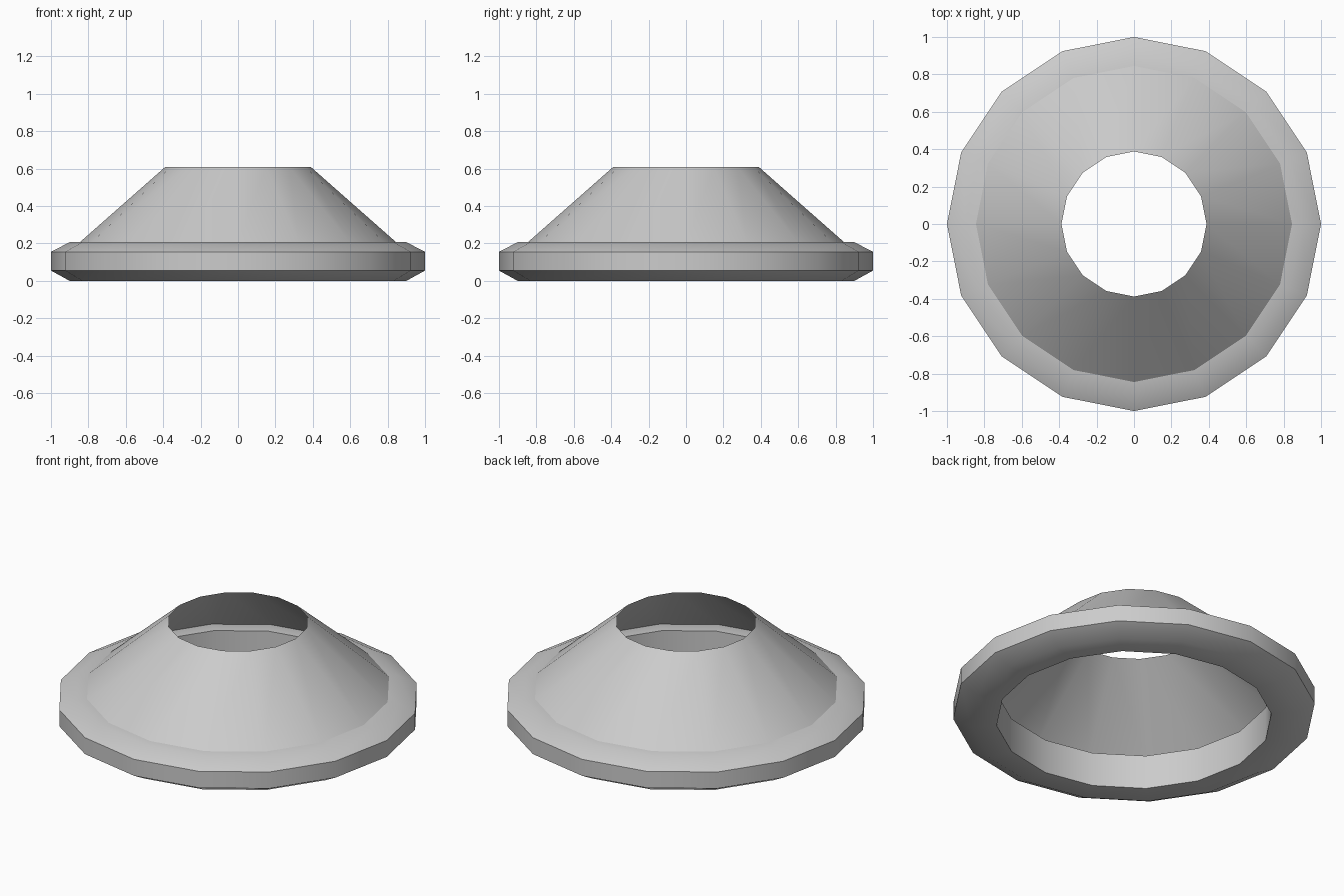
import bpy
import bmesh
from math import cos, sin, tau, radians

SIDES = 16

cube = bpy.data.objects.get("Cube")
if cube:
    bpy.data.objects.remove(cube, do_unlink=True)

grey = bpy.data.materials.new("light grey")
grey.use_nodes = True
colour = (0.6, 0.6, 0.6, 1)
grey.diffuse_color = colour
grey.node_tree.nodes["Principled BSDF"].inputs["Base Color"].default_value = colour


def lathe(name, profile, closed):
    """Revolve (radius, height) points around z into a faceted part."""
    bm = bmesh.new()
    rings = [[bm.verts.new((r * cos(tau * i / SIDES), r * sin(tau * i / SIDES), z))
              for i in range(SIDES)] for r, z in profile]
    pairs = list(zip(rings, rings[1:]))
    if closed:
        pairs.append((rings[-1], rings[0]))
    for low, high in pairs:
        for i in range(SIDES):
            j = (i + 1) % SIDES
            bm.faces.new((low[i], low[j], high[j], high[i]))
    mesh = bpy.data.meshes.new(name)
    bm.to_mesh(mesh)
    bm.free()
    mesh.materials.append(grey)
    obj = bpy.data.objects.new(name, mesh)
    bpy.context.collection.objects.link(obj)
    bpy.ops.object.select_all(action="DESELECT")
    obj.select_set(True)
    bpy.context.view_layer.objects.active = obj
    bpy.ops.object.shade_smooth_by_angle(angle=radians(30))
    return obj


# Chamfered base ring with a straight inner wall
lathe("base_ring", [(0.76, 0), (0.9, 0), (1, 0.055), (1, 0.155),
                    (0.9, 0.207), (0.76, 0.207)], closed=True)

# Thin open cone standing on the ring
lathe("cone_shell", [(0.845, 0.207), (0.388, 0.61)], closed=False)
